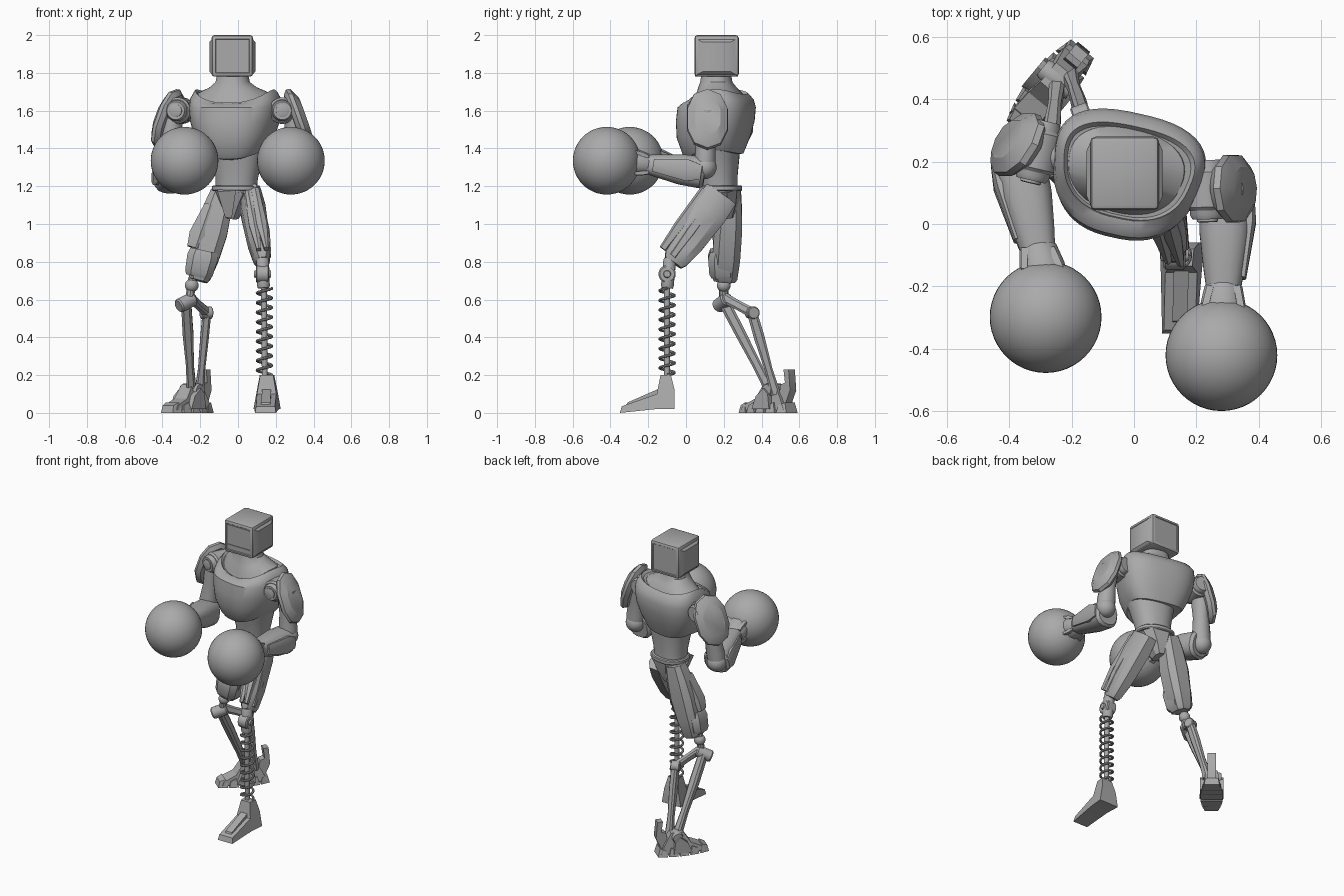
import bpy, bmesh, math
from mathutils import Vector, Matrix

cube = bpy.data.objects.get("Cube")
if cube:
    bpy.data.objects.remove(cube, do_unlink=True)

grey = bpy.data.materials.new("plain grey")
grey.use_nodes = True
grey.diffuse_color = (.4, .4, .4, 1)
grey.node_tree.nodes["Principled BSDF"].inputs["Base Color"].default_value = (.4, .4, .4, 1)


def finish(name, bm):
    """Turn a bmesh into a finished, sharp-edged smooth object."""
    bmesh.ops.recalc_face_normals(bm, faces=bm.faces)
    mesh = bpy.data.meshes.new(name)
    bm.to_mesh(mesh)
    bm.free()
    mesh.materials.append(grey)
    obj = bpy.data.objects.new(name, mesh)
    bpy.context.collection.objects.link(obj)
    bpy.ops.object.select_all(action='DESELECT')
    obj.select_set(True)
    bpy.context.view_layer.objects.active = obj
    bpy.ops.object.shade_smooth_by_angle(angle=math.radians(32))
    return obj


def loft(name, start, end, profile, sides=8, square=2, ref=(1, 0, 0), flare=0):
    """Loft rings (position, half width, half depth, depth offset, front sag); flare widens the back."""
    start, end = Vector(start), Vector(end)
    axis = (end - start).normalized()
    across = Vector(ref)
    across = (across - axis * across.dot(axis)).normalized()
    depth = axis.cross(across)
    bm = bmesh.new()
    rings = []
    for t, w, d, *rest in profile:
        offset, sag = (rest + [0, 0])[:2]
        ring = []
        for i in range(sides):
            a = math.tau * (i + .5) / sides
            c, s = math.cos(a), math.sin(a)
            u = math.copysign(abs(c) ** (2 / square), c)
            v = math.copysign(abs(s) ** (2 / square), s)
            ring.append(bm.verts.new(start.lerp(end, t) + across * u * w * (1 + flare * v)
                                     + depth * (v * d + offset) + axis * sag * (v / 2 - v * v)))
        rings.append(ring)
    for low, high in zip(rings, rings[1:]):
        for i in range(sides):
            j = (i + 1) % sides
            bm.faces.new((low[i], low[j], high[j], high[i]))
    bm.faces.new(rings[0])
    bm.faces.new(rings[-1])
    return finish(name, bm)


def rod(name, start, end, r, sides=24, ref=(1, 0, 0)):
    """Cylinder with chamfered ends."""
    rim = r * .85
    return loft(name, start, end, [(0, rim, rim), (.08, r, r), (.92, r, r), (1, rim, rim)], sides, ref=ref)


def prism(name, outline, width, place=Matrix()):
    """Extrude a (y, z) side outline across x; width gives the half width at (y, z)."""
    bm = bmesh.new()
    left, right = ([bm.verts.new(place @ Vector((side * width(y, z), y, z))) for y, z in outline]
                   for side in (-1, 1))
    bm.faces.new(left)
    bm.faces.new(right)
    for i in range(len(outline)):
        bm.faces.new((left[i - 1], left[i], right[i], right[i - 1]))
    return finish(name, bm)


def coil(name, base, height, radius, turns, r, steps=18):
    """Round wire wound upward from base."""
    curve = bpy.data.curves.new(name, 'CURVE')
    curve.dimensions = '3D'
    curve.bevel_depth, curve.bevel_resolution = r, 2
    curve.use_fill_caps = True
    spline = curve.splines.new('POLY')
    spline.points.add(turns * steps)
    for i, point in enumerate(spline.points):
        a = math.tau * i / steps
        spot = Vector(base) + Vector((radius * math.cos(a), radius * math.sin(a), height * i / (turns * steps)))
        point.co = (*spot, 1)
    temp = bpy.data.objects.new("path", curve)
    bpy.context.collection.objects.link(temp)
    bpy.context.view_layer.update()
    mesh = temp.evaluated_get(bpy.context.evaluated_depsgraph_get()).to_mesh()
    bm = bmesh.new()
    bm.from_mesh(mesh)
    bpy.data.objects.remove(temp, do_unlink=True)
    return finish(name, bm)


def ball(name, centre, r):
    bm = bmesh.new()
    bmesh.ops.create_uvsphere(bm, u_segments=48, v_segments=24, radius=r,
                              matrix=Matrix.Translation(centre))
    return finish(name, bm)


# Head: bevelled box with shallow front and back panels and raised side plates
bm = bmesh.new()
bmesh.ops.create_cube(bm, size=1)
for v in bm.verts:
    v.co = Vector((v.co.x * .22, v.co.y * .235, v.co.z * .22))
bmesh.ops.bevel(bm, geom=bm.edges[:], offset=.016, segments=2, affect='EDGES', profile=.5)
bm.normal_update()
panels = [f for f in bm.faces if f.calc_area() > .02 and abs(f.normal.y) > .9]
bmesh.ops.inset_individual(bm, faces=panels, thickness=.006, depth=0)
bmesh.ops.inset_individual(bm, faces=panels, thickness=.004, depth=-.004)
bmesh.ops.translate(bm, verts=bm.verts[:], vec=(-.03, .162, 1.89))
finish("head", bm)
for z in (1.835, 1.97):
    loft("screen_bar", (-.115, .048, z), (.055, .048, z), [(0, .006, .004), (1, .006, .004)], 4, ref=(0, 1, 0))
for side in (-1, 1):
    loft("head_side_plate", (-.03 + side * .09, .162, 1.885), (-.03 + side * .122, .162, 1.885),
         [(0, .118, .108), (.5, .112, .1), (1, .075, .08)], 4, 20, (0, 1, 0))

# Torso, turned slightly toward its own right, with a collar that dips in front
turn = (math.cos(.22), -math.sin(.22), 0)
loft("neck", (-.03, .16, 1.66), (-.03, .16, 1.8),
     [(0, .195, .145, .01, .045), (.25, .185, .135, .01, .04), (.45, .125, .105, .005, .015),
      (.65, .09, .084), (1, .08, .076)], 40, 2.3, turn, .08)
loft("chest", (-.025, .155, 1.34), (-.025, .155, 1.71),
     [(.12, .135, .12, .005, .03), (.13, .165, .146, -.005, .03), (.18, .18, .16, -.01, .025),
      (.35, .21, .188, -.012, .01), (.55, .232, .2, -.003),
      (.75, .24, .198, .005), (.88, .236, .18, .012, .02), (.97, .218, .155, .015, .04),
      (1, .207, .148, .012, .045), (.96, .195, .138, .01, .045)], 48, 2.6, turn, .13)
loft("abdomen", (-.01, .18, 1.17), (0, .165, 1.42),
     [(0, .11, .092), (.3, .112, .095), (.7, .135, .11), (1, .155, .12)], 32, 2.3, turn)
loft("belt", (-.01, .185, 1.175), (-.01, .185, 1.205),
     [(0, .12, .105), (.2, .127, .11), (.8, .127, .11), (1, .12, .105)], 32, 2.3, turn)
loft("pelvis", (-.03, .2, 1.03), (-.01, .185, 1.18),
     [(0, .03, .05), (.5, .07, .085), (1, .115, .105)], 8, 3, turn)
loft("front_hip_plate", (-.05, .13, 1.04), (-.06, .085, 1.18), [(0, .02, .02), (1, .055, .02)], 4, 6)

# Arms: one description per side, ending in a ball hand
arms = [
    dict(side="left", hand=(.28, -.42, 1.335), elbow=(.295, .1, 1.27), wrist=(.285, -.265, 1.325),
         joint=((.235, .015, 1.6), (.23, .205, 1.6)), pad=(.31, .113, 1.552), out=(.93, .05, .33),
         top=(.295, .11, 1.6), bend=(.315, .1, 1.3)),
    dict(side="right", hand=(-.283, -.298, 1.335), elbow=(-.37, .205, 1.24), wrist=(-.295, -.14, 1.325),
         joint=((-.33, .14, 1.6), (-.285, .33, 1.6)), pad=(-.365, .25, 1.552), out=(-.82, .45, .3),
         top=(-.34, .24, 1.6), bend=(-.38, .205, 1.25)),
]
for arm in arms:
    side = arm["side"] + "_"
    ball(side + "ball_hand", arm["hand"], .179)
    front, back = (Vector(p) for p in arm["joint"])
    rod(side + "shoulder_barrel", front, back, .056)
    rod(side + "shoulder_sleeve", front.lerp(back, .15), front.lerp(back, .85), .07)
    rod(side + "shoulder_cap", front.lerp(back, -.05), front.lerp(back, .1), .034)
    rod(side + "shoulder_axle", (-.025, .16, 1.6), front.lerp(back, .5), .055, ref=(0, 0, 1))
    pad, out = Vector(arm["pad"]), Vector(arm["out"]).normalized()
    loft(side + "shoulder_pad", pad - out * .02, pad + out * .05,
         [(0, .09, .145), (.3, .113, .17), (.6, .11, .165), (1, .07, .11)], 10, 2.3, (0, 1, 0))
    loft(side + "upper_arm", arm["bend"], arm["top"],
         [(0, .055, .055), (.2, .06, .055), (.5, .05, .052), (.7, .055, .06), (1, .055, .06)], 16)
    elbow, wrist = Vector(arm["elbow"]), Vector(arm["wrist"])
    loft(side + "forearm", elbow, wrist,
         [(0, .07, .072), (.05, .086, .086), (.35, .083, .082), (.65, .068, .064), (.83, .057, .052)], 16, 2.5)
    loft(side + "wrist_cuff", elbow, wrist,
         [(.8, .056, .053), (.83, .063, .059), (1, .076, .074), (1.08, .076, .074)], 12)
    ball(side + "elbow", arm["bend"], .062)
    sign = 1 if arm["side"] == "left" else -1
    shift = Vector((sign * .08, 0, 0))
    loft(side + "forearm_plate", elbow + shift, wrist + shift * .7,
         [(.05, .014, .04), (.25, .026, .06), (.75, .01, .035)], 8, 3)
    # Clips holding the ball
    for i in range(4):
        a = math.tau * (i + .5) / 4
        spread = Vector((math.cos(a), 0, math.sin(a)))
        loft(side + "wrist_clip", elbow.lerp(wrist, .82) + spread * .06, wrist + spread * .08,
             [(0, .012, .008), (.5, .012, .012), (1.1, .012, .008)], 4, 8)

# Left leg: angular thigh, hinge knee, spring shin and wedge foot
loft("left_thigh", (.13, -.068, .795), (.065, .185, 1.155),
     [(0, .036, .055), (.06, .046, .07), (.3, .06, .09), (.75, .068, .104), (1, .058, .098)], 8, 3)
for x, d in ((.035, 0), (-.02, -.055), (.02, -.065)):
    loft("left_thigh_ridge", (.13 + x, -.07, .83), (.07 + x, .155, 1.14),
         [(0, .012, .02, d), (.4, .03, .03, d), (1, .022, .03, d)], 6, 3)
rod("left_knee_hinge", (.095, -.1, .735), (.165, -.1, .735), .046, ref=(0, 1, 0))
rod("left_knee_pin", (.085, -.1, .735), (.175, -.1, .735), .02, ref=(0, 1, 0))
rod("left_knee_neck", (.135, -.1, .66), (.13, -.085, .82), .035, 12)
rod("left_shin_core", (.142, -.1, .16), (.137, -.1, .7), .016, 12)
coil("left_shin_spring", (.14, -.1, .2), .46, .039, 9, .0075)
lean = Matrix.Translation((.156, 0, 0))
lean[0][1] = .03
prism("left_foot", [(-.35, 0), (-.34, .035), (-.155, .1), (-.135, .2), (-.08, .2), (-.06, .12), (-.06, .02), (-.16, .02)],
      lambda y, z: .08 + .07 * y - .18 * z, lean)
prism("left_foot_ridge", [(-.32, .03), (-.31, .055), (-.15, .125), (-.13, .1)], lambda y, z: .024, lean)

# Right leg: armoured thigh, linked shin rods
loft("right_thigh", (-.21, .205, .7), (-.085, .238, 1.17),
     [(0, .05, .06), (.04, .062, .07), (.25, .08, .078), (.55, .09, .078), (.8, .08, .068), (1, .062, .056)], 8, 3)
loft("right_knee_guard", (-.212, .195, .72), (-.18, .195, .86),
     [(0, .068, .062), (.15, .078, .075), (.75, .086, .082), (1, .076, .07)], 8, 3.2)
loft("right_thigh_plate", (-.225, .185, .87), (-.145, .205, 1.1), [(0, .05, .04), (.3, .064, .052), (1, .035, .04)], 6, 3)
ball("right_knee_ball", (-.245, .2, .675), .036)
rod("right_knee_post", (-.24, .2, .72), (-.26, .2, .58), .024, 10)
rod("right_knee_hinge", (-.315, .17, .565), (-.235, .22, .605), .038, 16, (0, 1, 0))
loft("right_link", (-.25, .2, .61), (-.165, .35, .53), [(0, .022, .03), (.5, .018, .026), (1, .024, .028)], 8, 3)
rod("right_link_joint", (-.195, .34, .53), (-.14, .36, .53), .034, 12, (0, 1, 0))
loft("right_shin_front", (-.245, .455, .1), (-.275, .2, .59),
     [(0, .028, .03), (.3, .022, .025), (.65, .03, .03), (1, .028, .032)], 8, 3)
loft("right_shin_back", (-.205, .475, .1), (-.165, .35, .53),
     [(0, .028, .028), (.3, .02, .022), (.7, .024, .03), (1, .024, .028)], 8, 3)

# Right foot, turned outward, with slatted sole, side fins and heel spike
place = Matrix.Translation((-.265, .44, 0)) @ Matrix.Rotation(-.69, 4, 'Z')
prism("right_foot", [(-.15, .015), (-.14, .04), (-.06, .075), (-.01, .15), (.07, .15), (.11, .08), (.14, .015)],
      lambda y, z: .052 - .1 * z, place)
for i in range(5):
    y = -.175 + .068 * i
    prism("right_sole_slat", [(y, 0), (y + .01, .04), (y + .045, .055), (y + .06, 0)],
          lambda v, z: .072 - v * v - .2 * z, place)
for x in (-.058, .058):
    prism("right_foot_fin", [(-.06, .02), (-.03, .09), (.02, .13), (.05, .1), (.06, .02)],
          lambda y, z: .016, place @ Matrix.Translation((x, 0, 0)))
rod("right_ankle", place @ Vector((-.06, .03, .12)), place @ Vector((.06, .03, .12)), .036, 12, (0, 0, 1))
prism("right_heel_spike", [(.08, .05), (.1, .15), (.13, .16), (.12, .23), (.155, .23), (.165, .12), (.13, .04)],
      lambda y, z: .026, place)
